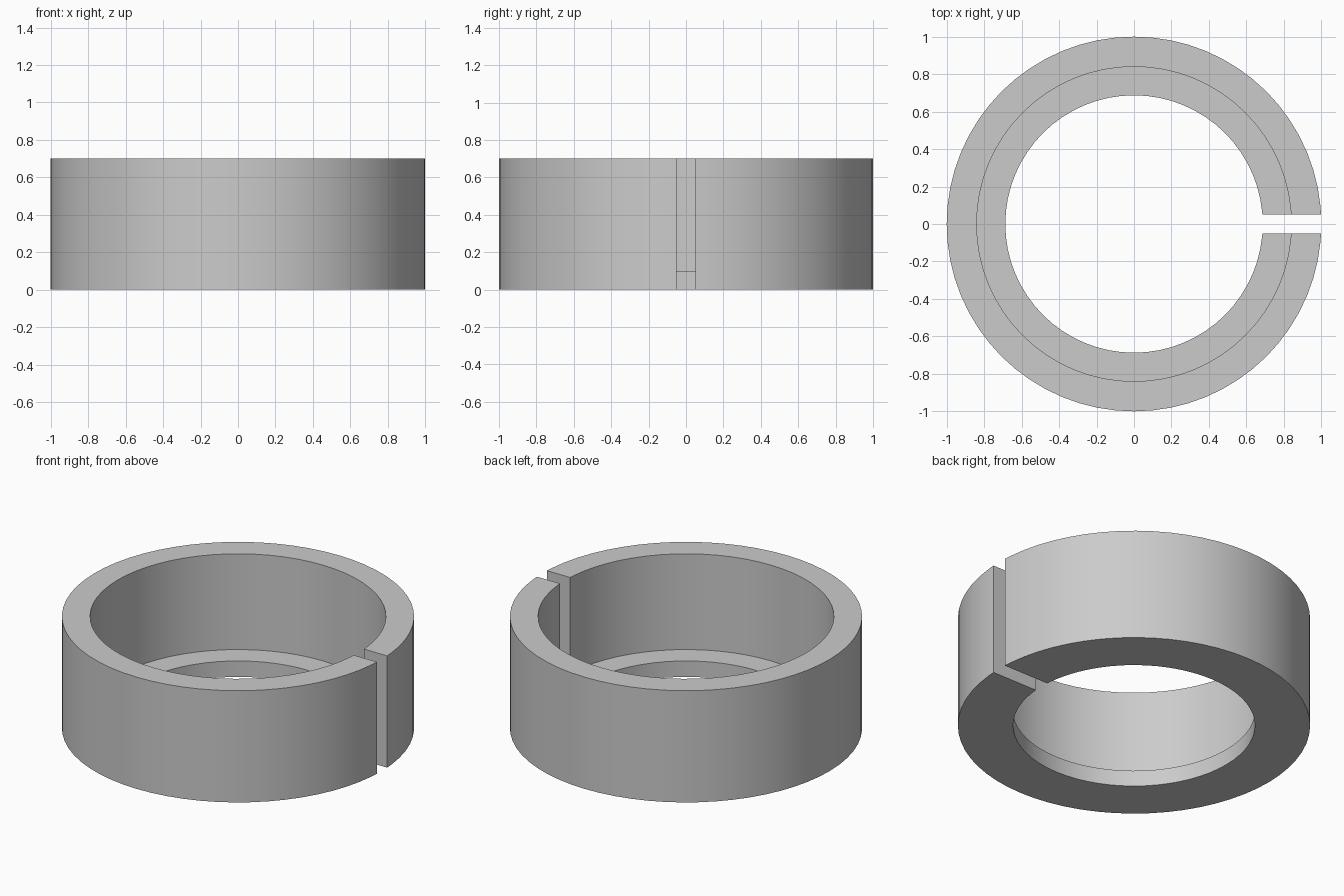
import bpy, bmesh, math

cube = bpy.data.objects.get("Cube")
if cube:
    bpy.data.objects.remove(cube, do_unlink=True)

OUTER, BORE, LIP = 1.0, 0.84, 0.687
HEIGHT, FLOOR, HALF_SLOT = 0.70, 0.10, 0.05
SEGMENTS = 64

grey = bpy.data.materials.new("plain grey")
grey.use_nodes = True
colour = (0.6, 0.6, 0.6, 1)
grey.diffuse_color = colour
grey.node_tree.nodes["Principled BSDF"].inputs["Base Color"].default_value = colour

# L-shaped wall section: tall wall with a narrow inner lip at the bottom
section = [(OUTER, 0), (OUTER, HEIGHT), (BORE, HEIGHT),
           (BORE, FLOOR), (LIP, FLOOR), (LIP, 0)]

bm = bmesh.new()
rings = []
for i in range(SEGMENTS + 1):
    ring = []
    for radius, z in section:
        angle = math.tau * i / SEGMENTS
        # End sections lie flat on the two parallel slot walls
        if i == 0:
            angle = math.asin(HALF_SLOT / radius)
        elif i == SEGMENTS:
            angle = -math.asin(HALF_SLOT / radius)
        ring.append(bm.verts.new((radius * math.cos(angle), radius * math.sin(angle), z)))
    rings.append(ring)

# Skin between neighbouring sections
count = len(section)
for a, b in zip(rings, rings[1:]):
    for j in range(count):
        k = (j + 1) % count
        bm.faces.new((a[j], b[j], b[k], a[k]))

# Slot walls, each split into wall and lip quads
for ring in (rings[0], rings[-1]):
    bm.faces.new(ring)

bmesh.ops.recalc_face_normals(bm, faces=bm.faces)
mesh = bpy.data.meshes.new("split_ring")
bm.to_mesh(mesh)
bm.free()
mesh.materials.append(grey)

split_ring = bpy.data.objects.new("split_ring", mesh)
bpy.context.collection.objects.link(split_ring)
bpy.ops.object.select_all(action="DESELECT")
split_ring.select_set(True)
bpy.context.view_layer.objects.active = split_ring
bpy.ops.object.shade_smooth_by_angle(angle=math.radians(30))
